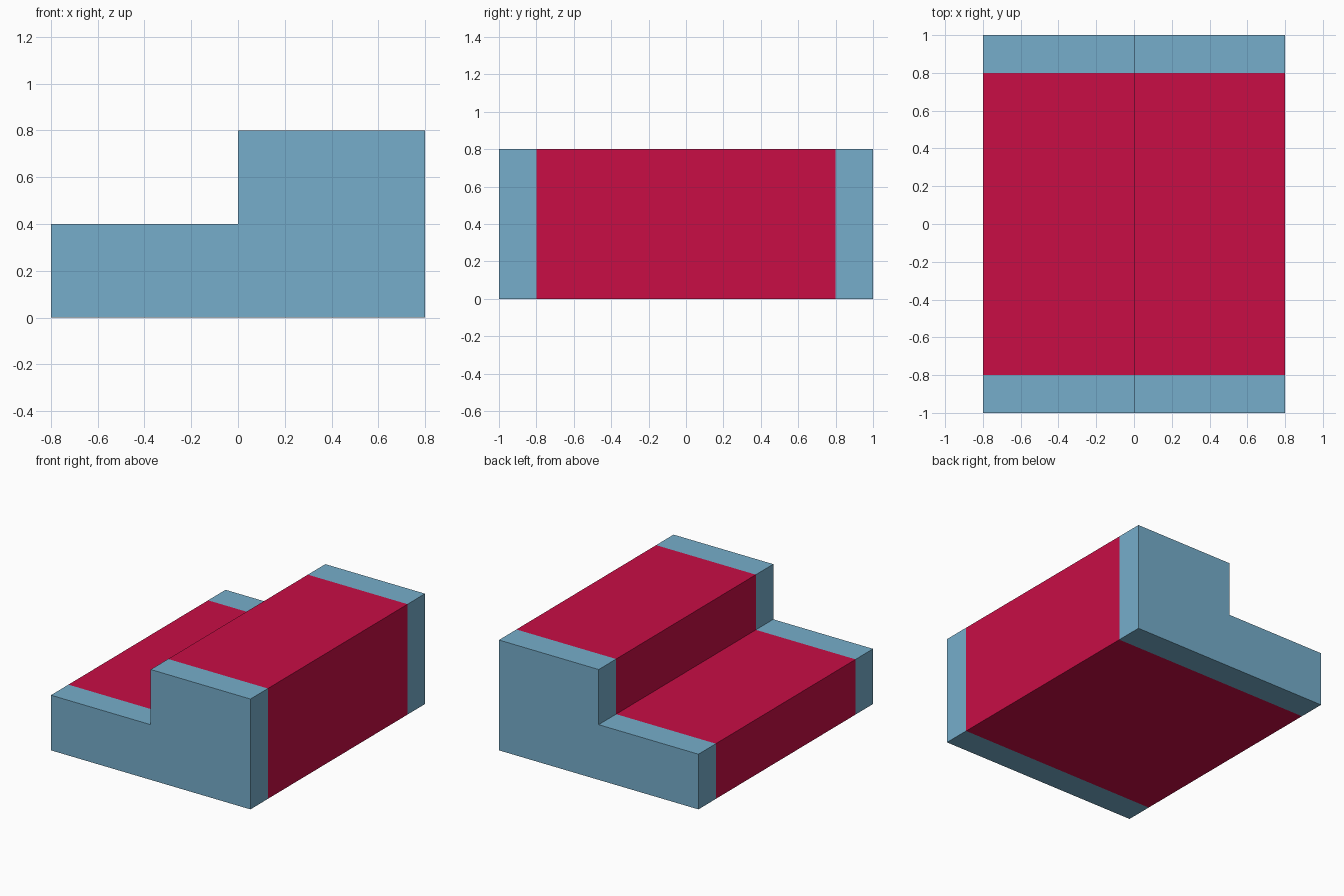
import bpy
import bmesh
from mathutils import Vector

cube = bpy.data.objects.get("Cube")
if cube:
    bpy.data.objects.remove(cube, do_unlink=True)


def make_material(name, color):
    mat = bpy.data.materials.new(name)
    mat.use_nodes = True
    mat.diffuse_color = color
    for node in mat.node_tree.nodes:
        if node.type == 'BSDF_PRINCIPLED':
            node.inputs["Base Color"].default_value = color
    return mat


# Overall sizes
half_width, half_length, carpet_end = 0.8, 1.0, 0.8
low_step, high_step = 0.4, 0.8

# Stair cross-section in x and z
profile = [(-half_width, 0), (half_width, 0), (half_width, high_step),
           (0, high_step), (0, low_step), (-half_width, low_step)]

# Extrude the section along the length
bm = bmesh.new()
start = bm.faces.new([bm.verts.new((x, -half_length, z)) for x, z in profile])
grown = bmesh.ops.extrude_face_region(bm, geom=[start], use_keep_orig=True)
end_verts = [g for g in grown["geom"] if isinstance(g, bmesh.types.BMVert)]
bmesh.ops.translate(bm, verts=end_verts, vec=Vector((0, 2 * half_length, 0)))

# Cut the borders between the end bands and the carpet
for y in (-carpet_end, carpet_end):
    bmesh.ops.bisect_plane(bm, geom=bm.verts[:] + bm.edges[:] + bm.faces[:],
                           plane_co=(0, y, 0), plane_no=(0, 1, 0))
bmesh.ops.recalc_face_normals(bm, faces=bm.faces[:])

# Red in the middle, blue at both ends
for face in bm.faces:
    face.material_index = int(abs(face.calc_center_median().y) < carpet_end)

mesh = bpy.data.meshes.new("two_step_stair")
bm.to_mesh(mesh)
bm.free()
mesh.materials.append(make_material("sky blue", (0.181, 0.423, 0.597, 1)))
mesh.materials.append(make_material("crimson", (0.578, 0.004, 0.06, 1)))
stair = bpy.data.objects.new("two_step_stair", mesh)
bpy.context.collection.objects.link(stair)
